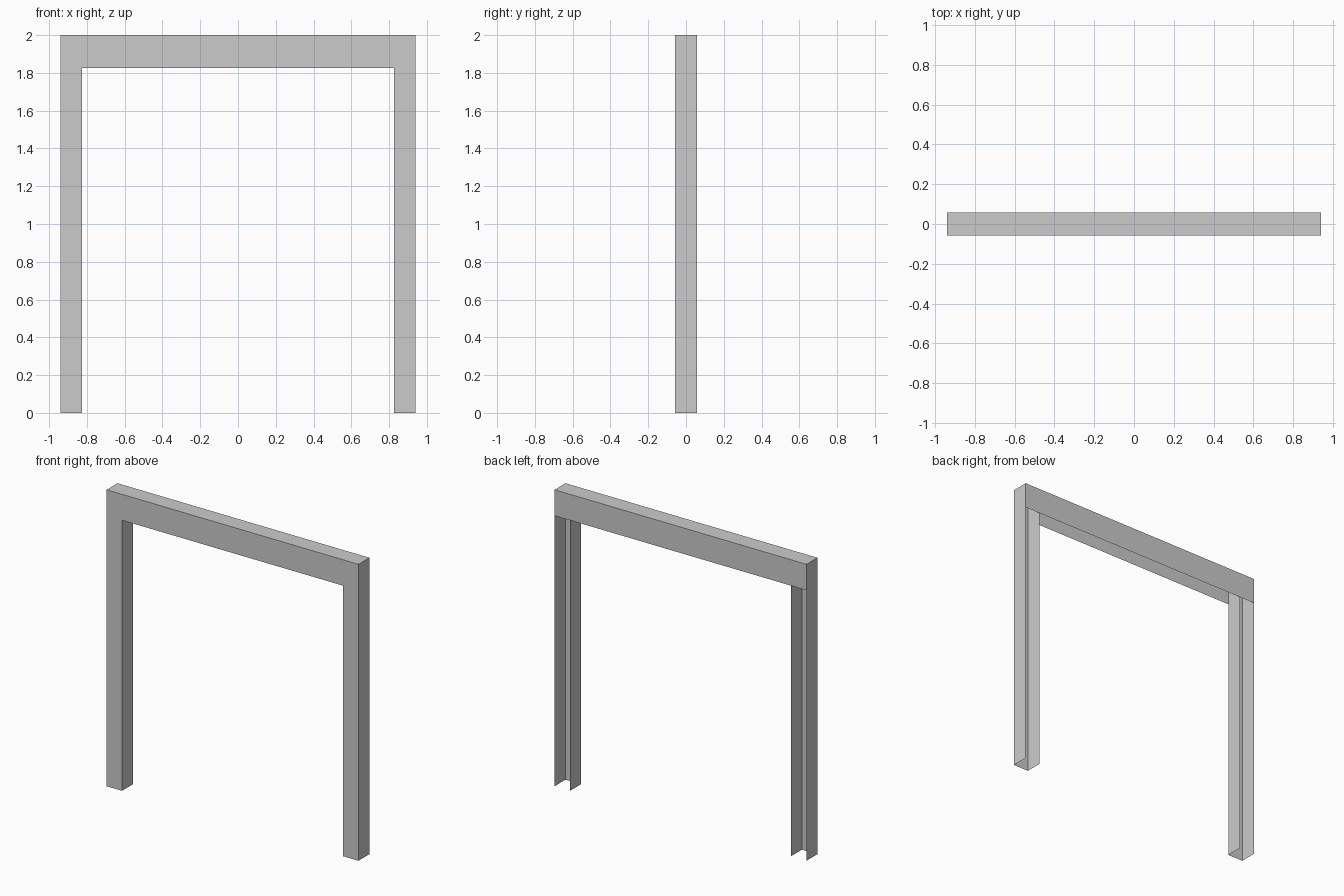
import bpy

cube = bpy.data.objects.get("Cube")
if cube:
    bpy.data.objects.remove(cube, do_unlink=True)

# Main dimensions
HALF_W = 0.94      # outer half width
INNER = 0.825      # half width of the opening
DEPTH = 0.058      # half depth
TOP = 2.0
LINTEL = 1.825     # underside of the lintel

grey = bpy.data.materials.new("plain grey")
grey.use_nodes = True
colour = (0.6, 0.6, 0.6, 1)
grey.diffuse_color = colour
grey.node_tree.nodes["Principled BSDF"].inputs["Base Color"].default_value = colour


def sheet(name, corners):
    """One flat sheet through the given corners, counter-clockwise from outside."""
    mesh = bpy.data.meshes.new(name)
    mesh.from_pydata(corners, [], [range(len(corners))])
    mesh.materials.append(grey)
    obj = bpy.data.objects.new(name, mesh)
    bpy.context.collection.objects.link(obj)
    return obj


def side_sheet(name, x, facing):
    """Upright sheet across the depth of a post, facing +x or -x."""
    pts = [(x, -DEPTH, 0), (x, DEPTH, 0), (x, DEPTH, TOP), (x, -DEPTH, TOP)]
    return sheet(name, pts if facing > 0 else pts[::-1])


# Front facing: one arch-shaped outline
half = [(INNER, LINTEL), (INNER, 0), (HALF_W, 0), (HALF_W, TOP)]
outline = half + [(-x, z) for x, z in reversed(half)]
sheet("front_facing", [(x, -DEPTH, z) for x, z in outline])

# Lintel: closed at the back and top, open underneath
sheet("lintel_back", [(HALF_W, DEPTH, LINTEL), (-HALF_W, DEPTH, LINTEL),
                      (-HALF_W, DEPTH, TOP), (HALF_W, DEPTH, TOP)])
sheet("lintel_top", [(-HALF_W, -DEPTH, TOP), (HALF_W, -DEPTH, TOP),
                     (HALF_W, DEPTH, TOP), (-HALF_W, DEPTH, TOP)])

# Posts: channels open at the back, with an outer and an inner side
for label, side in (("left", 1), ("right", -1)):
    side_sheet(label + "_post_outer_side", side * HALF_W, side)
    side_sheet(label + "_post_inner_side", side * INNER, -side)
